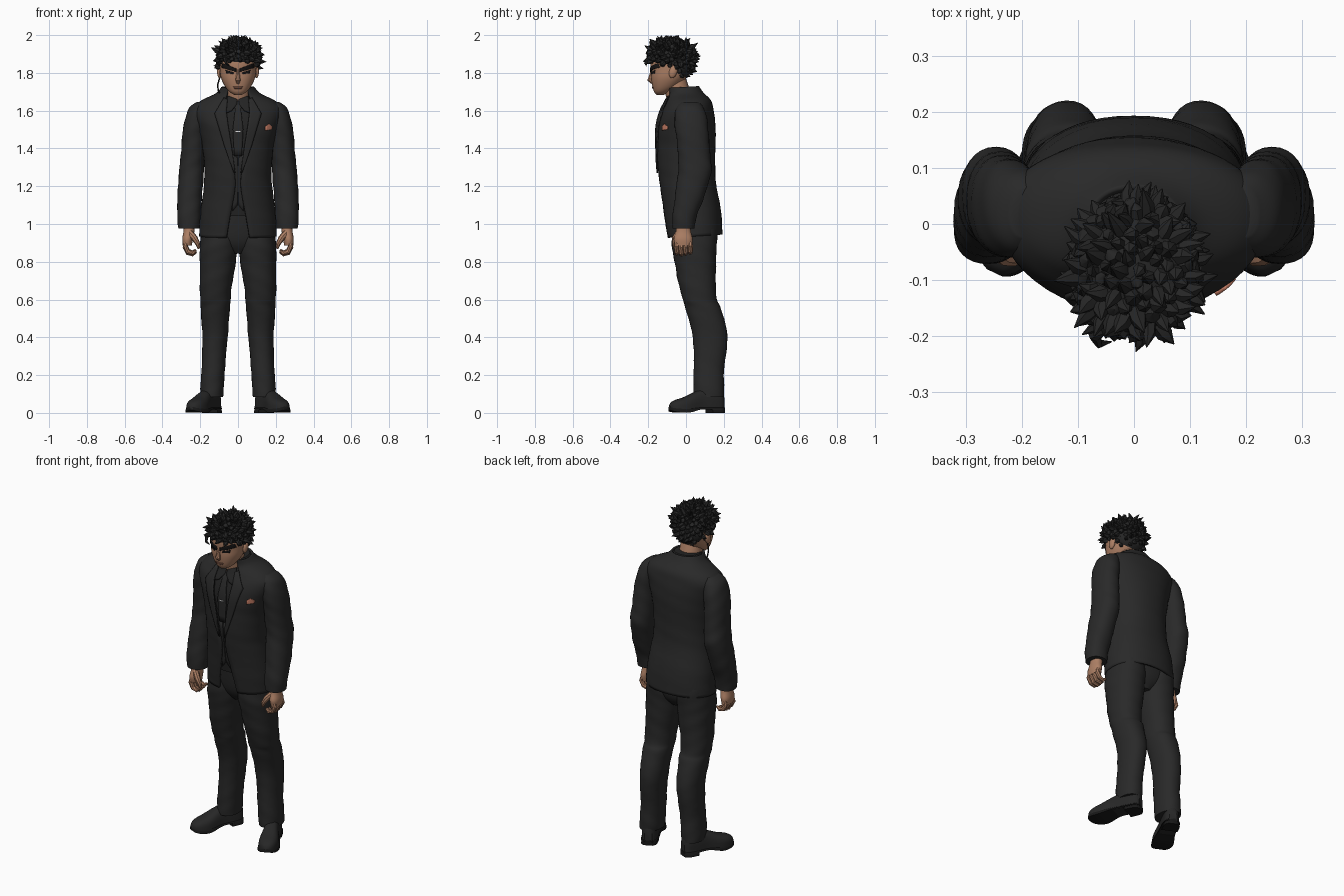
import bpy, bmesh, math, random
from mathutils import Vector

if "Cube" in bpy.data.objects:
    bpy.data.objects.remove(bpy.data.objects["Cube"])
random.seed(4)

def mat(name, r, g, b):
    m = bpy.data.materials.new(name)
    m.diffuse_color = (r, g, b, 1)
    m.use_nodes = True
    m.node_tree.nodes["Principled BSDF"].inputs["Base Color"].default_value = m.diffuse_color
    return m

SUIT = mat("suit_charcoal", .022, .022, .022)
SHIRT = mat("shirt_black", .017, .017, .017)
HAIR = mat("hair_black", .019, .019, .019)
SHOE = mat("shoe_black", .02, .02, .02)
SOLE = mat("sole_black", .009, .009, .009)
SKIN = mat("skin", .42, .215, .13)
LIP = mat("lip_brown", .27, .12, .08)
DARK = mat("brow_black", .008, .007, .007)
CORAL = mat("pocket_coral", .6, .22, .14)
WHITE = mat("metal_white", .7, .7, .7)

def finish(name, bm, material, smooth=True, mirror=False):
    me = bpy.data.meshes.new(name)
    bm.to_mesh(me)
    bm.free()
    ob = bpy.data.objects.new(name, me)
    bpy.context.collection.objects.link(ob)
    me.materials.append(material)
    if smooth:
        bpy.ops.object.select_all(action='DESELECT')
        ob.select_set(True)
        bpy.context.view_layer.objects.active = ob
        bpy.ops.object.shade_smooth_by_angle(angle=math.radians(40))
    if mirror:
        ob.modifiers.new("mirror", 'MIRROR')
    return ob

def dense(rings, k=5):
    """Smooth in-between rings through the given ones."""
    out = []
    for i in range(len(rings) - 1):
        p = [rings[max(i - 1, 0)], rings[i], rings[i + 1], rings[min(i + 2, len(rings) - 1)]]
        for s in range(k):
            t = s / k
            out.append([.5 * (2 * b + (c - a) * t + (2 * a - 5 * b + 4 * c - d) * t * t
                              + (3 * b - a - 3 * c + d) * t ** 3) for a, b, c, d in zip(*p)])
    return out + [list(rings[-1])]

def spow(v, e):
    return math.copysign(abs(v) ** e, v)

def loft(name, rings, material, n=32, power=2.2, fold=0, tilt=0, mirror=False):
    """Rings from low to high: z, cx, cy, rx, ry and optionally a front gap half-width."""
    bm = bmesh.new()
    rows, rings = [], dense(rings)
    gap = len(rings[0]) > 5
    for r in rings:
        z, cx, cy, rx, ry = r[:5]
        d = math.asin(min(.9, r[5] / rx)) if gap else 0
        row = []
        for j in range(n + 1 if gap else n):
            a = -math.pi / 2 + d + (2 * math.pi - 2 * d) * j / n
            f = 1 + fold * math.sin(z * 55 + 2 * a) * math.sin(z * 17 + a)
            y = ry * f * spow(math.sin(a), 2 / power)
            row.append(bm.verts.new((cx + rx * f * spow(math.cos(a), 2 / power), cy + y, z + tilt * y)))
        rows.append(row)
    for lo, hi in zip(rows, rows[1:]):
        for j in range(n):
            k = (j + 1) % len(lo)
            bm.faces.new((lo[j], lo[k], hi[k], hi[j]))
    if not gap:
        bm.faces.new(rows[0][::-1])
        bm.faces.new(rows[-1])
    return finish(name, bm, material, mirror=mirror)

def tube(bm, pts, radii, n=8):
    pts = [Vector(p) for p in pts]
    rows = []
    for i, p in enumerate(pts):
        d = (pts[min(i + 1, len(pts) - 1)] - pts[max(i - 1, 0)]).normalized()
        u = d.cross(Vector((.31, .87, .38))).normalized()
        v = d.cross(u)
        rows.append([bm.verts.new(p + radii[i] * (u * math.cos(2 * math.pi * j / n)
                     + v * math.sin(2 * math.pi * j / n))) for j in range(n)])
    for a, b in zip(rows, rows[1:]):
        for j in range(n):
            bm.faces.new((a[j], a[(j + 1) % n], b[(j + 1) % n], b[j]))
    bm.faces.new(rows[0][::-1])
    bm.faces.new(rows[-1])

def front_y(rings, x, z, power=2.2):
    d = dense(rings)
    for a, b in zip(d, d[1:]):
        if a[0] <= z <= b[0]:
            t = (z - a[0]) / (b[0] - a[0])
            _, cx, cy, rx, ry = [p + (q - p) * t for p, q in zip(a[:5], b[:5])]
            return cy - ry * max(0, 1 - abs((x - cx) / rx) ** power) ** (1 / power)
    return 0

def patch(name, rows, rings, lift, material, mirror=False, thick=.008, cols=5):
    """Thin panel lying on the front of a loft; each row is two (x, z) ends."""
    bm = bmesh.new()
    fine = [[a + (b - a) * s / 4 for a, b in zip(p, q)] for p, q in zip(rows, rows[1:]) for s in range(4)]
    grid = []
    for xa, za, xb, zb in fine + [rows[-1]]:
        line = []
        for c in range(cols + 1):
            x, z = xa + (xb - xa) * c / cols, za + (zb - za) * c / cols
            line.append(bm.verts.new((x, front_y(rings, x, z) - lift, z)))
        grid.append(line)
    for a, b in zip(grid, grid[1:]):
        for c in range(cols):
            bm.faces.new((a[c], a[c + 1], b[c + 1], b[c]))
    bm.normal_update()
    if sum(f.normal.y for f in bm.faces) > 0:
        bmesh.ops.reverse_faces(bm, faces=bm.faces[:])
    ob = finish(name, bm, material, mirror=mirror)
    s = ob.modifiers.new("solid", 'SOLIDIFY')
    s.thickness, s.offset = thick, -1
    return ob

# Jacket, open down the front, over a closed waistcoat
JACKET = [(.935, 0, .045, .205, .147, .055), (1.05, 0, .035, .2, .152, .036), (1.2, 0, .012, .181, .148, .012),
          (1.3, 0, .002, .178, .152, .018), (1.42, 0, 0, .19, .156, .036), (1.52, 0, 0, .215, .156, .052),
          (1.6, 0, .005, .236, .14, .062), (1.65, 0, .01, .2, .12, .065), (1.69, 0, -.002, .12, .095, .055),
          (1.725, 0, -.018, .088, .086, .05)]
jacket = loft("jacket", JACKET, SUIT, n=48, fold=.008, tilt=.06)
sol = jacket.modifiers.new("solid", 'SOLIDIFY')
sol.thickness, sol.offset = .012, -1
VEST = [(z, x, y, rx - .015, ry - .014) for z, x, y, rx, ry, g in JACKET[1:]]
loft("waistcoat", VEST, SHIRT, tilt=.06)
patch("waistcoat_edge", [(.003, 1.35, .03, 1.37), (.003, 1.2, .02, 1.2), (.003, 1.1, .03, 1.065)],
      VEST, .004, SUIT, mirror=True, thick=.005)
patch("lapel", [(.056, 1.66, .075, 1.67), (.062, 1.6, .125, 1.585), (.052, 1.52, .108, 1.53),
                (.036, 1.42, .075, 1.42), (.014, 1.27, .022, 1.27)], JACKET, .009, SUIT, mirror=True)
patch("shirt_collar", [(.003, 1.66, .055, 1.68), (.006, 1.635, .06, 1.65), (.035, 1.6, .06, 1.59)],
      VEST, .016, SHIRT, mirror=True)
patch("necktie", [(-.02, 1.65, .02, 1.65), (-.016, 1.6, .016, 1.6), (-.028, 1.5, .028, 1.5),
                  (-.02, 1.36, .02, 1.36)], VEST, .012, SUIT)
patch("tie_clip", [(-.014, 1.492, .014, 1.492), (-.014, 1.487, .014, 1.487)], VEST, .016, WHITE, thick=.004)
patch("pocket_square", [(.165, 1.53, .17, 1.525), (.147, 1.515, .182, 1.515), (.147, 1.495, .178, 1.5)],
      JACKET, .008, CORAL)

# Sleeves, trousers and hips
loft("sleeve", [(.975, .258, -.013, .057, .057), (1.05, .26, -.005, .062, .065), (1.15, .255, .02, .065, .078),
                (1.27, .247, .045, .066, .088), (1.35, .24, .045, .064, .086), (1.45, .235, .035, .062, .086),
                (1.55, .222, .027, .06, .087), (1.615, .205, .02, .053, .072), (1.645, .19, .02, .03, .045)],
     SUIT, fold=.03, mirror=True)
loft("trouser_leg", [(.085, .14, .12, .06, .08), (.13, .137, .12, .062, .081), (.25, .13, .122, .062, .081),
                     (.4, .122, .128, .067, .092), (.55, .12, .093, .077, .094), (.6, .12, .072, .08, .09),
                     (.7, .115, .058, .087, .1), (.82, .105, .047, .097, .112), (.9, .101, .045, .1, .12),
                     (1.0, .1, .045, .09, .12)], SUIT, fold=.025, mirror=True)
loft("hips", [(.845, 0, .045, .04, .07), (.92, 0, .045, .16, .112), (1.09, 0, .035, .17, .125)], SUIT)

# Shoes: upper, sole and heel swept from heel to toe
def shoe_part(name, rings, material):
    bm = bmesh.new()
    fwd = Vector((.13, -.275, 0)).normalized()
    side = Vector((-fwd.y, fwd.x, 0))
    rows = []
    for s, w, lo, hi in dense(rings, 4):
        base = Vector((.115, .195, 0)) + fwd * s
        rows.append([bm.verts.new(base + side * (w * spow(math.cos(a), .7))
                     + Vector((0, 0, lo + (hi - lo) * max(0, math.sin(a)) ** .7)))
                     for a in [math.pi * j / 12 for j in range(13)]])
    for a, b in zip(rows, rows[1:]):
        for j in range(13):
            k = (j + 1) % 13
            bm.faces.new((a[j], a[k], b[k], b[j]))
    bm.faces.new(rows[0])
    bm.faces.new(rows[-1])
    bmesh.ops.recalc_face_normals(bm, faces=bm.faces[:])
    finish(name, bm, material, mirror=True)

OUT = [(0, .022), (.02, .039), (.07, .044), (.14, .044), (.22, .055), (.27, .048), (.3, .03), (.312, .01)]
TOP = [.1, .125, .13, .12, .085, .07, .055, .035]
shoe_part("shoe_upper", [(s, w, .018, h) for (s, w), h in zip(OUT, TOP)], SHOE)
shoe_part("shoe_sole", [(s, w + .005, b, .034) for (s, w), b in zip(OUT, [.02, .02, .02, .02, .002, .003, .008, .014])], SOLE)
shoe_part("shoe_heel", [(-.002, .024, 0, .03), (.02, .043, 0, .03), (.08, .046, 0, .03)], SOLE)

# Hands with curled fingers
loft("palm", [(.885, .268, -.014, .024, .044), (.92, .267, -.015, .028, .05), (.96, .26, -.014, .029, .04),
              (1.0, .258, -.013, .03, .036)], SKIN, n=20, mirror=True)
bm = bmesh.new()
for i in range(4):
    y, dz = -.049 + .024 * i, .006 * abs(i - 1.2)
    tube(bm, [(.272, y, .91), (.28, y, .875 + dz), (.265, y, .846 + dz), (.24, y, .838 + dz), (.222, y, .852 + dz)],
         [.012, .0135, .013, .012, .007])
tube(bm, [(.255, -.04, .955), (.23, -.058, .925), (.213, -.062, .895), (.207, -.058, .87)], [.016, .017, .013, .007])
finish("fingers", bm, SKIN, mirror=True)

# Head, neck and face
HEAD = [(1.683, 0, -.137, .018, .018), (1.7, 0, -.126, .046, .043), (1.73, 0, -.108, .07, .07),
        (1.77, 0, -.092, .089, .092), (1.81, 0, -.083, .096, .102), (1.86, 0, -.08, .098, .108),
        (1.92, 0, -.08, .088, .095), (1.955, 0, -.08, .05, .05)]
loft("head", HEAD, SKIN)
bm = bmesh.new()
tube(bm, [(0, -.02, 1.6), (0, -.045, 1.7), (0, -.065, 1.78)], [.065, .065, .06], 20)
finish("neck", bm, SKIN)
bm = bmesh.new()
tube(bm, [(0, -.176, 1.825), (0, -.184, 1.79), (0, -.192, 1.762), (0, -.178, 1.748)], [.008, .01, .014, .009])
finish("nose", bm, SKIN)
patch("eyebrow", [(.01, 1.822, .084, 1.85), (.01, 1.805, .088, 1.828)], HEAD, .006, DARK, mirror=True)
patch("eye", [(.022, 1.802, .066, 1.815), (.026, 1.794, .062, 1.798)], HEAD, .002, DARK, mirror=True, thick=.004)
patch("lips", [(-.026, 1.727, .026, 1.727), (-.018, 1.716, .018, 1.716)], HEAD, .003, LIP, thick=.005)
bm = bmesh.new()
bmesh.ops.create_uvsphere(bm, u_segments=14, v_segments=8, radius=1)
for v in bm.verts:
    v.co = (.098 + v.co.x * .013, -.068 + v.co.y * .022 + v.co.z * .006, 1.806 + v.co.z * .034)
finish("ear", bm, SKIN, mirror=True)
bm = bmesh.new()
tube(bm, [(-.09, -.07, 1.79), (-.1, -.066, 1.765), (-.108, -.06, 1.735), (-.104, -.055, 1.705), (-.09, -.05, 1.68)], [.004] * 5, 6)
finish("earpiece_cord", bm, DARK)

# Hair: crown and nape masses covered in curved, pointed locks
bm = bmesh.new()
for c, r in [((.003, -.08, 1.888), (.109, .118, .085)), ((.003, -.032, 1.845), (.096, .068, .085))]:
    new = bmesh.ops.create_icosphere(bm, subdivisions=3, radius=1)["verts"]
    for v in new:
        v.co = [c[i] + v.co[i] * r[i] for i in range(3)]
N = 230
for i in range(N):
    h = 1 - 1.75 * (i + .5) / N
    a = i * 2.39996
    d = Vector((math.cos(a) * math.sqrt(1 - h * h), math.sin(a) * math.sqrt(1 - h * h), h))
    p = Vector((.003 + d.x * .103, -.078 + d.y * .113, 1.885 + d.z * (.082 if h > 0 else .12)))
    limit = 1.862 if p.y < -.13 else (1.835 if p.y < -.05 else 1.765)
    if p.z < limit:
        continue
    sweep = Vector((random.uniform(-1, 1), random.uniform(-1, 1), random.uniform(-.4, .9 if h > .1 else .2)))
    if p.y < -.13 and h < .4:
        sweep.z = -.5
    mid = p + d * .016 + sweep * .007
    tip = p + d * random.uniform(.022, .034) + sweep * .02
    tip.z = min(tip.z, 1.999)
    r = random.uniform(.014, .02)
    tube(bm, [p - d * .012, mid, tip], [r, r * .75, .001], 6)
# Loose curl at the forehead
tube(bm, [(-.05, -.18, 1.885), (-.07, -.2, 1.875), (-.062, -.214, 1.85), (-.04, -.21, 1.835)], [.014, .012, .008, .001], 6)
finish("hair", bm, HAIR)
